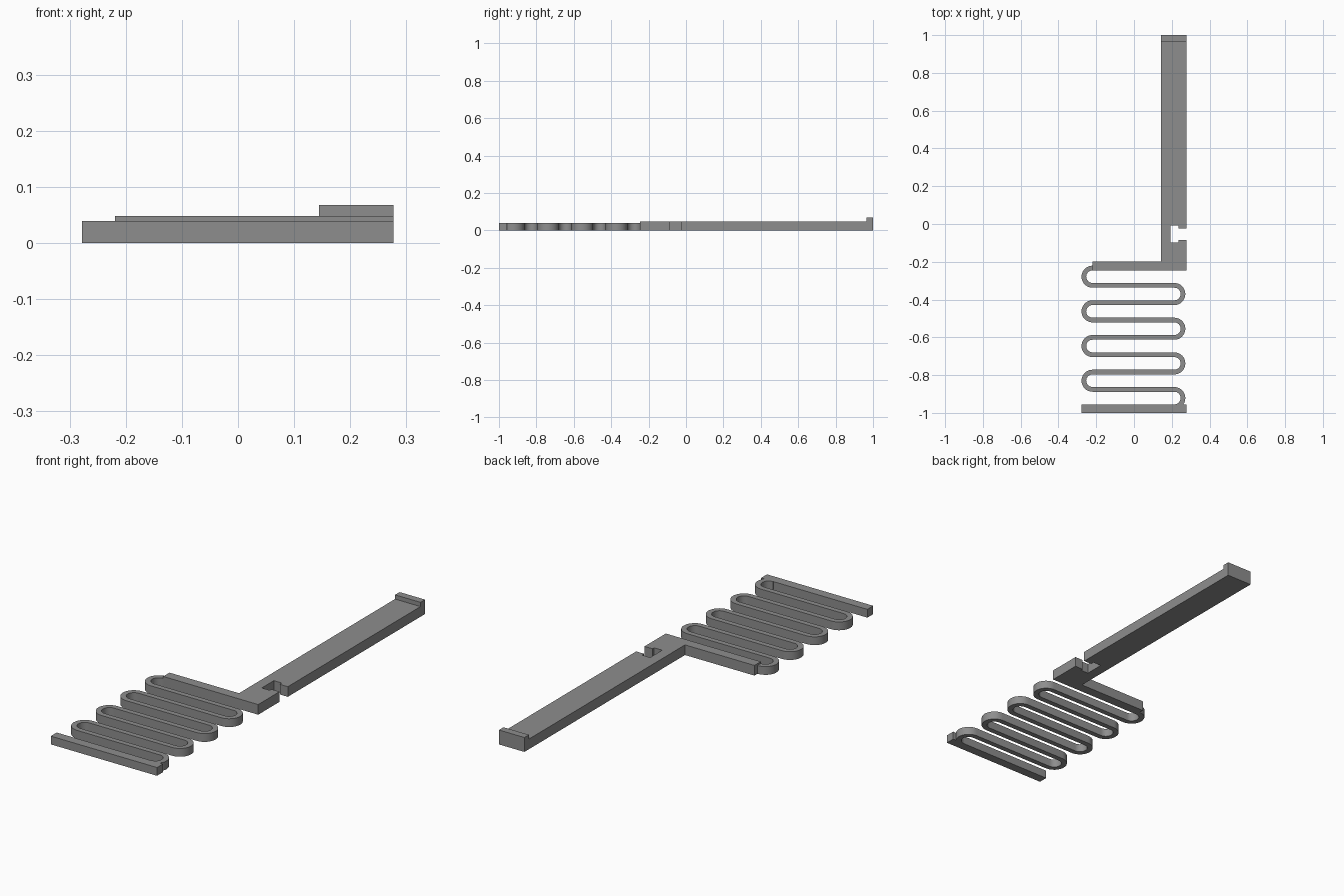
import bpy, bmesh, math

if "Cube" in bpy.data.objects:
    bpy.data.objects.remove(bpy.data.objects["Cube"])

grey = bpy.data.materials.new("plain grey")
grey.diffuse_color = (0.27, 0.27, 0.27, 1)
grey.use_nodes = True
grey.node_tree.nodes["Principled BSDF"].inputs["Base Color"].default_value = grey.diffuse_color


def prism(name, outline, z0, z1, smooth=False):
    """Extrude a counter-clockwise outline from z0 up to z1."""
    bm = bmesh.new()
    face = bm.faces.new([bm.verts.new((x, y, z0)) for x, y in outline])
    top = bmesh.ops.extrude_face_region(bm, geom=[face])["geom"]
    for v in top:
        if isinstance(v, bmesh.types.BMVert):
            v.co.z = z1
    bmesh.ops.recalc_face_normals(bm, faces=bm.faces)
    mesh = bpy.data.meshes.new(name)
    bm.to_mesh(mesh)
    bm.free()
    mesh.materials.append(grey)
    obj = bpy.data.objects.new(name, mesh)
    bpy.context.collection.objects.link(obj)
    if smooth:
        bpy.context.view_layer.objects.active = obj
        obj.select_set(True)
        bpy.ops.object.shade_smooth_by_angle(angle=math.radians(30))
        obj.select_set(False)
    return obj


def rect(x0, x1, y0, y1):
    return [(x0, y0), (x1, y0), (x1, y1), (x0, y1)]


# L-shaped arm with crossbar and the T-shaped notch in its right edge
prism("arm", [
    (-0.219, -0.245), (0.277, -0.245), (0.277, -0.086), (0.235, -0.086),
    (0.235, -0.098), (0.193, -0.098), (0.193, -0.008), (0.235, -0.008),
    (0.235, -0.024), (0.277, -0.024), (0.277, 1.0), (0.144, 1.0),
    (0.144, -0.198), (-0.219, -0.198)], 0, 0.048)

# raised lip at the far end of the arm
prism("end_lip", rect(0.144, 0.277, 0.966, 1.0), 0.048, 0.068)

# foot bar at the front
prism("foot_bar", rect(-0.278, 0.277, -1.0, -0.956), 0, 0.039)

# serpentine spring: alternating half-circle bends joined by straight strands
PITCH, HALF, STEPS = 0.0918, 0.0125, 16
RADIUS = PITCH / 2
path = [(-0.214, -0.233, 0, 1)]        # x, y and the offset direction
for k in range(8):
    left = k % 2 == 0
    cx, cy = (-0.2195 if left else 0.2135), -0.233 - PITCH * (k + 0.5)
    for i in range(STEPS + 1):
        a = math.pi * (0.5 - i / STEPS)
        dx, dy = math.cos(a) * (-1 if left else 1), math.sin(a)
        s = 1 if left else -1          # keep the same side along the ribbon
        path.append((cx + RADIUS * dx, cy + RADIUS * dy, s * dx, s * dy))
side_a = [(x + HALF * nx, y + HALF * ny) for x, y, nx, ny in path]
side_b = [(x - HALF * nx, y - HALF * ny) for x, y, nx, ny in path]
prism("spring", side_a + side_b[::-1], 0, 0.039, smooth=True)
